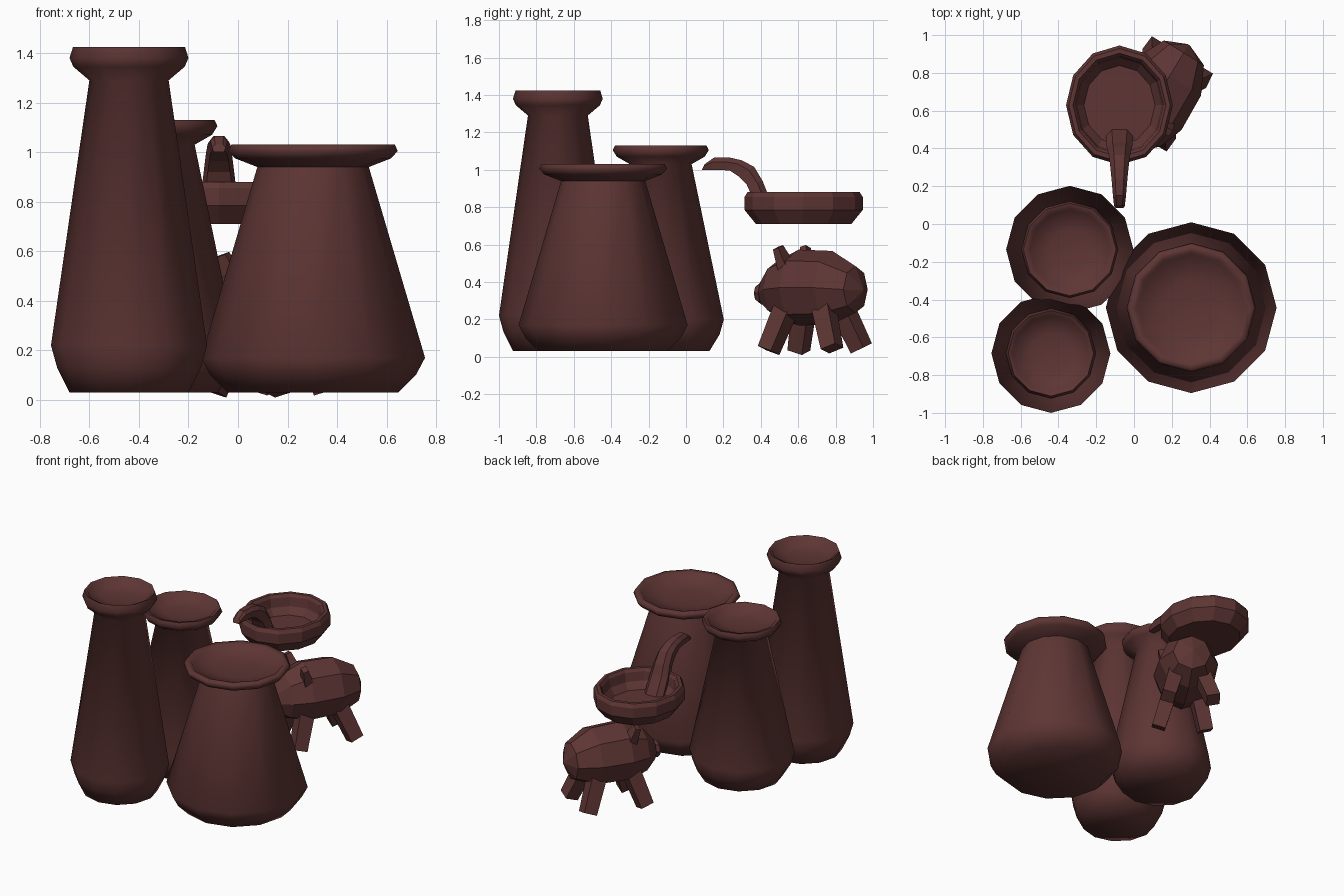
import bpy, bmesh, math
from mathutils import Vector, Matrix

if "Cube" in bpy.data.objects:
    bpy.data.objects.remove(bpy.data.objects["Cube"])

mat = bpy.data.materials.new("brown_clay")
mat.diffuse_color = (0.11, 0.036, 0.034, 1)
mat.use_nodes = True
mat.node_tree.nodes["Principled BSDF"].inputs["Base Color"].default_value = mat.diffuse_color


def finish(name, bm, matrix=None, angle=None):
    """Turn a bmesh into a named object, optionally moved and smoothed."""
    bmesh.ops.remove_doubles(bm, verts=bm.verts, dist=1e-5)
    bmesh.ops.recalc_face_normals(bm, faces=bm.faces)
    me = bpy.data.meshes.new(name)
    bm.to_mesh(me)
    bm.free()
    me.materials.append(mat)
    ob = bpy.data.objects.new(name, me)
    bpy.context.collection.objects.link(ob)
    if matrix is not None:
        ob.matrix_world = matrix
    if angle:
        bpy.ops.object.select_all(action='DESELECT')
        ob.select_set(True)
        bpy.context.view_layer.objects.active = ob
        bpy.ops.object.shade_smooth_by_angle(angle=math.radians(angle))
    return ob


def loft(rings):
    """Skin a list of point rings and cap both ends."""
    bm = bmesh.new()
    loops = [[bm.verts.new(p) for p in ring] for ring in rings]
    n = len(rings[0])
    for a, b in zip(loops, loops[1:]):
        for i in range(n):
            j = (i + 1) % n
            bm.faces.new((a[i], a[j], b[j], b[i]))
    bm.faces.new(loops[0][::-1])
    bm.faces.new(loops[-1])
    return bm


def lathe(profile, sides, sx=1.0):
    """Revolve (radius, height) pairs about z; sx squeezes the x axis."""
    angs = [2 * math.pi * i / sides for i in range(sides)]
    return loft([[(r * sx * math.cos(a), r * math.sin(a), z) for a in angs]
                 for r, z in profile])


# Three vases: closed shallow-dished tops on flared rims
vases = {
    "tall_vase": ((-0.44, -0.685), [(0.24, 0.03), (0.29, 0.13), (0.315, 0.22), (0.16, 1.29),
                  (0.225, 1.345), (0.24, 1.38), (0.226, 1.425), (0.205, 1.415), (0.195, 1.395),
                  (0.1, 1.375), (0.02, 1.37)]),
    "middle_vase": ((-0.34, -0.135), [(0.26, 0.03), (0.315, 0.12), (0.337, 0.20), (0.165, 1.03),
                    (0.235, 1.07), (0.257, 1.105), (0.245, 1.13), (0.22, 1.125), (0.21, 1.105),
                    (0.1, 1.085), (0.02, 1.08)]),
    "wide_vase": ((0.303, -0.443), [(0.345, 0.03), (0.415, 0.10), (0.452, 0.17), (0.225, 0.94),
                  (0.315, 0.975), (0.342, 1.005), (0.33, 1.03), (0.295, 1.025), (0.28, 1.005),
                  (0.14, 0.98), (0.02, 0.975)]),
}
for name, ((x, y), prof) in vases.items():
    finish(name, lathe(prof, 12), Matrix.Translation((x, y, 0)), angle=75)

# Ladle bowl, slightly oval
LX = -0.077
finish("ladle_bowl", lathe([(0.255, 0.71), (0.316, 0.785), (0.316, 0.855), (0.3, 0.88),
                            (0.275, 0.88), (0.26, 0.86), (0.25, 0.80), (0.21, 0.755)], 12, 0.895),
       Matrix.Translation((LX, 0.629, 0)))

# Ladle handle: hooked six-sided strip; (y, z) upper, (y, z) lower, half width
stations = [((0.50, 0.755), (0.40, 0.755), 0.072), ((0.435, 0.875), (0.345, 0.875), 0.067),
            ((0.41, 0.94), (0.325, 0.92), 0.06), ((0.365, 1.015), (0.28, 0.965), 0.052),
            ((0.30, 1.05), (0.235, 0.995), 0.046), ((0.235, 1.065), (0.18, 1.0), 0.04),
            ((0.15, 1.065), (0.13, 1.0), 0.034), ((0.10, 1.03), (0.085, 1.0), 0.028)]
rings = []
for (uy, uz), (ly, lz), w in stations:
    my, mz = uy * 0.65 + ly * 0.35, uz * 0.65 + lz * 0.35
    rings.append([(LX - w * .55, uy, uz), (LX + w * .55, uy, uz), (LX + w, my, mz),
                  (LX + w * .75, ly, lz), (LX - w * .75, ly, lz), (LX - w, my, mz)])
finish("ladle_handle", loft(rings))

# Pig frame: local +x is the heading, +y the animal's left
pig = Matrix.Translation((0.125, 0.68, 0)) @ Matrix.Rotation(math.atan2(-0.85, -0.52), 4, 'Z')


def x_lathe(profile, sides):
    """Revolve (x, radius, centre height) triples about the x axis."""
    angs = [2 * math.pi * i / sides for i in range(sides)]
    return loft([[(x, r * math.cos(a), z + r * math.sin(a)) for a in angs]
                 for x, r, z in profile])


finish("pig_body", x_lathe([(-0.315, 0.008, 0.355), (-0.265, 0.125, 0.36), (-0.12, 0.196, 0.37),
                            (0.09, 0.203, 0.37), (0.22, 0.155, 0.36), (0.30, 0.075, 0.345)], 8), pig)
finish("pig_snout", x_lathe([(0.24, 0.062, 0.342), (0.325, 0.06, 0.34), (0.345, 0.045, 0.34)], 8), pig)


def strut(name, a, b, wa, wb, t=1.0):
    """Tapered square bar from a to b; t scales its thickness along the heading."""
    a, b = Vector(a), Vector(b)
    d = (b - a).normalized()
    side = Vector((1, 0, 0)).cross(d).normalized()
    fwd = d.cross(side)
    corners = [(-1, -1), (1, -1), (1, 1), (-1, 1)]
    finish(name, loft([[p + side * w * i + fwd * w * t * j for i, j in corners]
                       for p, w in ((a, wa), (b, wb))]), pig)


for s, side in ((1, "left"), (-1, "right")):
    # Splayed legs
    strut("pig_front_leg_" + side, (0.11, s * 0.09, 0.27), (0.185, s * 0.155, 0.034), 0.05, 0.045)
    strut("pig_rear_leg_" + side, (-0.12, s * 0.09, 0.27), (-0.21, s * 0.15, 0.045), 0.05, 0.045)
    # Ears
    strut("pig_ear_" + side, (0.10, s * 0.105, 0.47), (0.135, s * 0.14, 0.585), 0.045, 0.026, 0.7)
